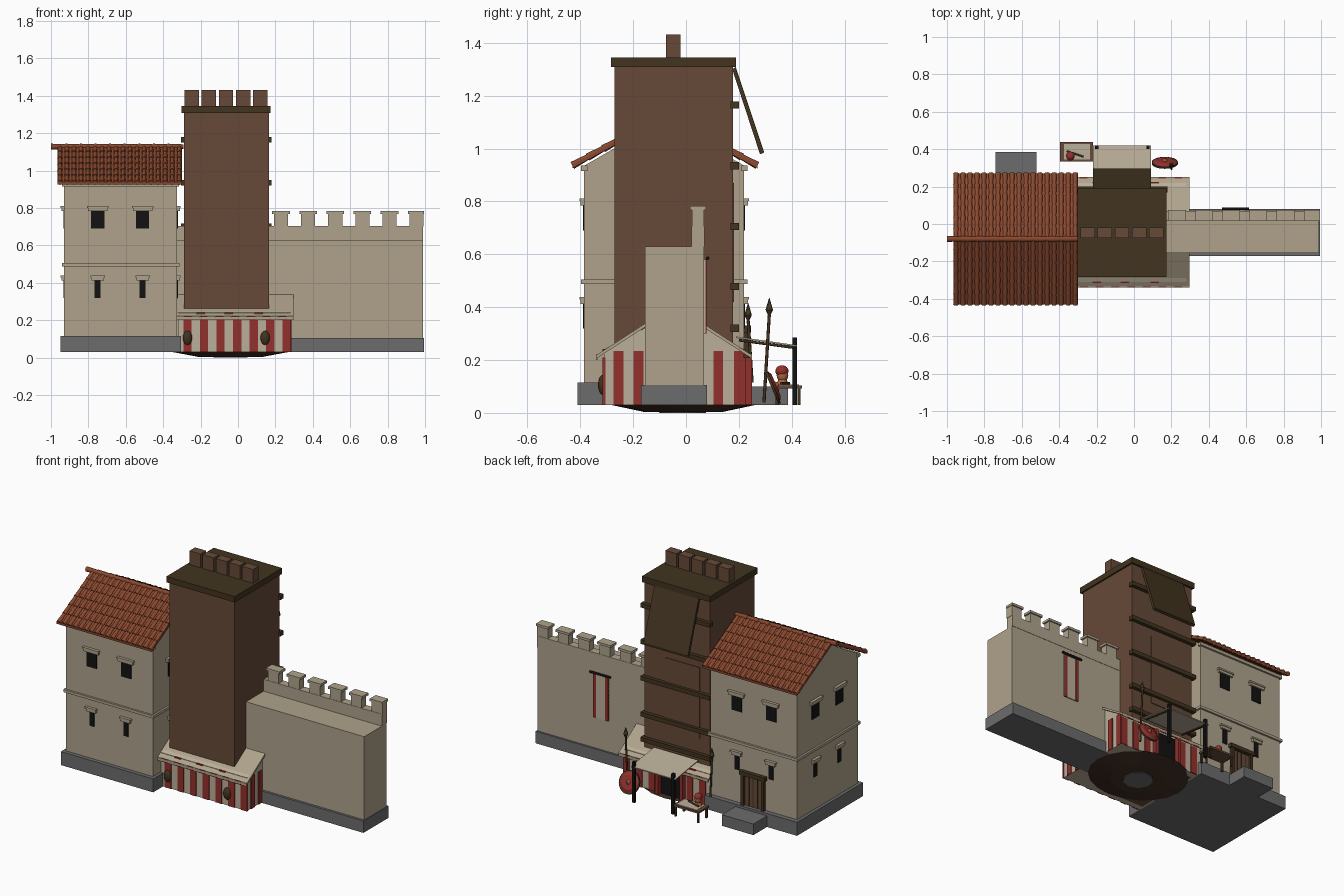
import bpy, bmesh, math
from mathutils import Vector, Matrix

if "Cube" in bpy.data.objects:
    bpy.data.objects.remove(bpy.data.objects["Cube"])


def material(name, r, g, b):
    m = bpy.data.materials.new(name)
    m.use_nodes = True
    m.diffuse_color = (r, g, b, 1)
    bsdf = next(n for n in m.node_tree.nodes if n.type == 'BSDF_PRINCIPLED')
    bsdf.inputs["Base Color"].default_value = (r, g, b, 1)
    return m


PLASTER = material("plaster", .43, .365, .26)
CANVAS = material("canvas", .5, .43, .32)
BROWN = material("tower_brown", .133, .068, .04)
WOOD = material("dark_wood", .054, .034, .014)
TILE = material("roof_tile", .25, .065, .028)
STONE = material("grey_stone", .15, .15, .15)
RED = material("red_cloth", .29, .03, .025)
BLACK = material("black", .006, .006, .006)
ORANGE = material("terracotta", .42, .13, .05)
EARTH = material("earth", .055, .028, .017)


def finish(name, bm, mat, smooth=False):
    bmesh.ops.recalc_face_normals(bm, faces=bm.faces)
    me = bpy.data.meshes.new(name)
    for f in bm.faces:
        f.smooth = smooth and len(f.verts) == 4
    bm.to_mesh(me)
    bm.free()
    me.materials.append(mat)
    ob = bpy.data.objects.new(name, me)
    bpy.context.collection.objects.link(ob)
    return ob


def box(name, x, y, z, mat):
    """Box from (min, max) pairs."""
    bm = bmesh.new()
    size = Vector((x[1] - x[0], y[1] - y[0], z[1] - z[0]))
    mid = Vector((sum(x), sum(y), sum(z))) / 2
    bmesh.ops.create_cube(bm, size=1, matrix=Matrix.Translation(mid) @ Matrix.Diagonal(size).to_4x4())
    return finish(name, bm, mat)


def around(c, w):
    return (c - w / 2, c + w / 2)


def prism(name, x, yz, mat):
    """Side profile in y and z, extruded along x."""
    bm = bmesh.new()
    f = bm.faces.new([bm.verts.new((x[0], y, z)) for y, z in yz])
    r = bmesh.ops.extrude_face_region(bm, geom=[f])
    verts = [v for v in r["geom"] if isinstance(v, bmesh.types.BMVert)]
    bmesh.ops.translate(bm, verts=verts, vec=(x[1] - x[0], 0, 0))
    return finish(name, bm, mat)


def add_tube(bm, a, b, r1, r2, n=8):
    a, b = Vector(a), Vector(b)
    rot = (b - a).to_track_quat('Z', 'Y').to_matrix().to_4x4()
    bmesh.ops.create_cone(bm, cap_ends=True, segments=n, radius1=r1, radius2=r2,
                          depth=(b - a).length, matrix=Matrix.Translation((a + b) / 2) @ rot)


def tube(name, a, b, r1, mat, r2=None, n=8):
    bm = bmesh.new()
    add_tube(bm, a, b, r1, r1 if r2 is None else r2, n)
    return finish(name, bm, mat, True)


def blob(name, c, size, mat):
    bm = bmesh.new()
    bmesh.ops.create_uvsphere(bm, u_segments=12, v_segments=8, radius=1,
                              matrix=Matrix.Translation(c) @ Matrix.Diagonal(size).to_4x4())
    return finish(name, bm, mat, True)


# House: plinth, step, walls with gables, string course
HX, HY = (-.93, -.325), (-.385, .22)
box("house_plinth", (-.95, -.305), (-.41, .25), (.03, .115), STONE)
box("door_step", (-.74, -.52), (.25, .385), (.03, .1), STONE)
prism("house_walls", HX, [(HY[0], .1), (HY[1], .1), (HY[1], .935), (-.082, 1.11), (HY[0], .935)], PLASTER)
box("string_course", (-.942, -.313), (-.397, .232), (.488, .505), PLASTER)
for y in HY:
    box("eave_cornice", (-.94, -.315), around(y, .024), (.915, .935), PLASTER)


def window(side, u, z, w):
    """Dark pane with a projecting lintel on one house face."""
    def plate(name, width, depth, zz, mat):
        if side in ("front", "back"):
            box(name, around(u, width), around(HY[side == "back"], 2 * depth), zz, mat)
        else:
            box(name, around(HX[side == "right"], 2 * depth), around(u, width), zz, mat)
    plate("window_pane", w, .004, z, BLACK)
    plate("window_lintel", w + .035, .014, (z[1], z[1] + .018), PLASTER)
    plate("window_lintel_top", w + .045, .018, (z[1] + .016, z[1] + .026), PLASTER)


for side in ("front", "back", "left", "right"):
    for u in ((-.75, -.51) if side in ("front", "back") else (.04, -.2)):
        window(side, u, (.69, .785), .07)
        window(side, u, (.32, .412), .032)

# House door
box("door", around(-.63, .13), (.21, .228), (.1, .3), BROWN)
for x in (-.7, -.56):
    box("door_post", around(x, .02), (.21, .24), (.1, .31), WOOD)
box("door_lintel", around(-.63, .18), (.21, .245), (.305, .33), WOOD)
for x in (-.66, -.63, -.6):
    box("door_plank_gap", around(x, .005), (.22, .231), (.1, .3), WOOD)

# Tiled roof: slabs under overlapping rows of half-round tiles
RIDGE = (-.08, 1.115)
tiles = bmesh.new()
COLS, ROWS = 18, 6
for eave in (-.43, .27):
    prism("roof_slab", (-.965, -.3), [(eave, .925), RIDGE, (RIDGE[0], 1.13), (eave, .938)], TILE)
    for i in range(COLS):
        x = -.952 + i * .638 / (COLS - 1)
        for j in range(ROWS):
            def at(t):
                return (x, eave + (RIDGE[0] - eave) * t, .936 + .19 * t)
            add_tube(tiles, at(j / ROWS), at((j + 1.1) / ROWS), .0145, .0105)
finish("roof_tiles", tiles, TILE, True)
for i in range(9):
    x = -1 + i * .0778
    tube("ridge_tile", (x, RIDGE[0], 1.128), (x + .085, RIDGE[0], 1.128), .016, TILE, .0125)

# Battlemented wall
box("wall_plinth", (-.32, .995), (-.17, .08), (.03, .105), STONE)
box("wall", (-.325, .99), (-.155, .068), (.1, .63), PLASTER)
box("parapet", (-.325, .99), (.02, .07), (.63, .705), PLASTER)
for i in range(6):
    c = .23 + i * .145
    box("merlon", around(c, .075), (.022, .068), (.7, .77), PLASTER)
    box("merlon_cap", (c - .047, min(c + .047, .995)), (.016, .076), (.768, .783), PLASTER)

# Wall banner
tube("banner_rod", (.47, .082, .585), (.615, .082, .585), .007, BLACK)
box("banner_cloth", (.49, .595), (.068, .074), (.3, .58), CANVAS)
for x in (.5, .585):
    box("banner_stripe", around(x, .02), (.068, .077), (.3, .58), RED)

# Tower with cap, battlements and back beams
box("tower", (-.29, .165), (-.27, .177), (.03, 1.31), BROWN)
box("tower_cap", (-.302, .175), (-.283, .19), (1.308, 1.345), WOOD)
for i in range(5):
    box("tower_merlon", around(-.247 + i * .0915, .077), (-.075, -.02), (1.34, 1.432), BROWN)
for z in (1.165, .935, .705, .478, .32):
    box("tower_beam", (-.305, .178), (.168, .2), around(z, .027), WOOD)
box("tower_panel", (-.22, .02), (.17, .182), (.42, .87), BROWN)
prism("tower_hatch", (-.22, .09), [(.175, 1.3), (.188, 1.308), (.296, .985), (.28, .978)], WOOD)

# Striped tent skirt around the tower foot
TX, TY = (-.32, .28), (-.31, .22)
prism("tent_walls", TX, [(TY[0], .03), (TY[1], .03), (TY[1], .24), (-.045, .38), (TY[0], .24)], CANVAS)
prism("tent_roof", (-.33, .298), [(-.34, .205), (-.34, .218), (-.045, .41), (.25, .218), (.25, .205), (-.045, .395)],
      PLASTER)
for i in range(7):
    x = -.27 + i * .0885
    for y in TY:
        if y < 0 or not -.13 < x < .02:
            box("wall_stripe", (x - .022, min(x + .022, .283)), around(y, .01), (.03, .21), RED)
for y in (-.255, -.18, .122, .2):
    box("end_stripe", (.275, .285), around(y, .037), (.03, .235), RED)
for y in (-.337, .247):
    for i in range(15):
        box("valance_flap", around(-.31 + i * .042, .04), around(y, .005), (.2, .222), (PLASTER, RED)[i % 2])
for y, z in ((-.31, .238), (.22, .238)):
    for x in (-.2, -.05, .11):
        box("roof_mark", around(x, .045), around(y, .01), (z - .004, z + .004), RED)
box("tent_doorway", (-.125, .015), (.2, .226), (.03, .205), BLACK)
for x in (-.14, .03):
    box("door_flap", around(x, .02), (.215, .25), (.03, .21), RED)
for x in (-.27, .145):
    blob("hanging_shield", (x, -.315, .106), (.025, .018, .038), WOOD)

# Awning on posts
prism("awning", (-.22, .09), [(.19, .283), (.19, .289), (.42, .256), (.42, .25)], CANVAS)
for x in (-.2, .075):
    box("awning_post", around(x, .018), (.402, .42), (.03, .285), BLACK)
    tube("awning_rail", (x, .2, .275), (x, .42, .245), .005, WOOD)

# Spears and leaning round shield
for foot, top in (((.2, .295, .04), (.2, .315, .37)), ((-.345, .25, .115), (-.345, .235, .35))):
    tube("spear_shaft", foot, top, .006, WOOD)
    tip = Vector(top)
    tube("spear_head_base", tip, tip + Vector((0, 0, .02)), .005, WOOD, .014, 6)
    tube("spear_head", tip + Vector((0, 0, .02)), tip + Vector((0, 0, .065)), .014, WOOD, .001, 6)
c, n = Vector((.165, .328, .1)), Vector((0, .92, .39))
tube("round_shield_rim", c - n * .006, c + n * .004, .07, WOOD, n=24)
tube("round_shield", c + n * .003, c + n * .014, .064, RED, .045, 24)
tube("round_shield_boss", c + n * .012, c + n * .024, .016, ORANGE, .006, 12)

# Table with cloth, bust and bowl
box("table_top", (-.395, -.218), (.335, .438), (.092, .104), BROWN)
box("table_cloth", (-.375, -.235), (.345, .428), (.1, .107), CANVAS)
for x in (-.385, -.228):
    for y in (.345, .428):
        box("table_leg", around(x, .012), around(y, .012), (.03, .095), WOOD)
tube("bust_neck", (-.34, .365, .105), (-.34, .365, .13), .024, ORANGE, .014, 12)
blob("bust_head", (-.34, .365, .142), (.02, .022, .026), ORANGE)
blob("bust_helmet", (-.34, .363, .158), (.023, .025, .022), RED)
tube("short_sword", (-.36, .39, .112), (-.27, .36, .112), .005, WOOD)

# Earth mound underneath, with a dark stone core
mound = tube("earth_mound", (0, 0, .004), (0, 0, .032), .16, EARTH, .3, 20)
mound.location = (-.04, -.01, 0)
mound.scale = (1.07, .94, 1)
tube("mound_core", (-.04, -.01, 0), (-.04, -.01, .02), .09, STONE, .1, 9)
